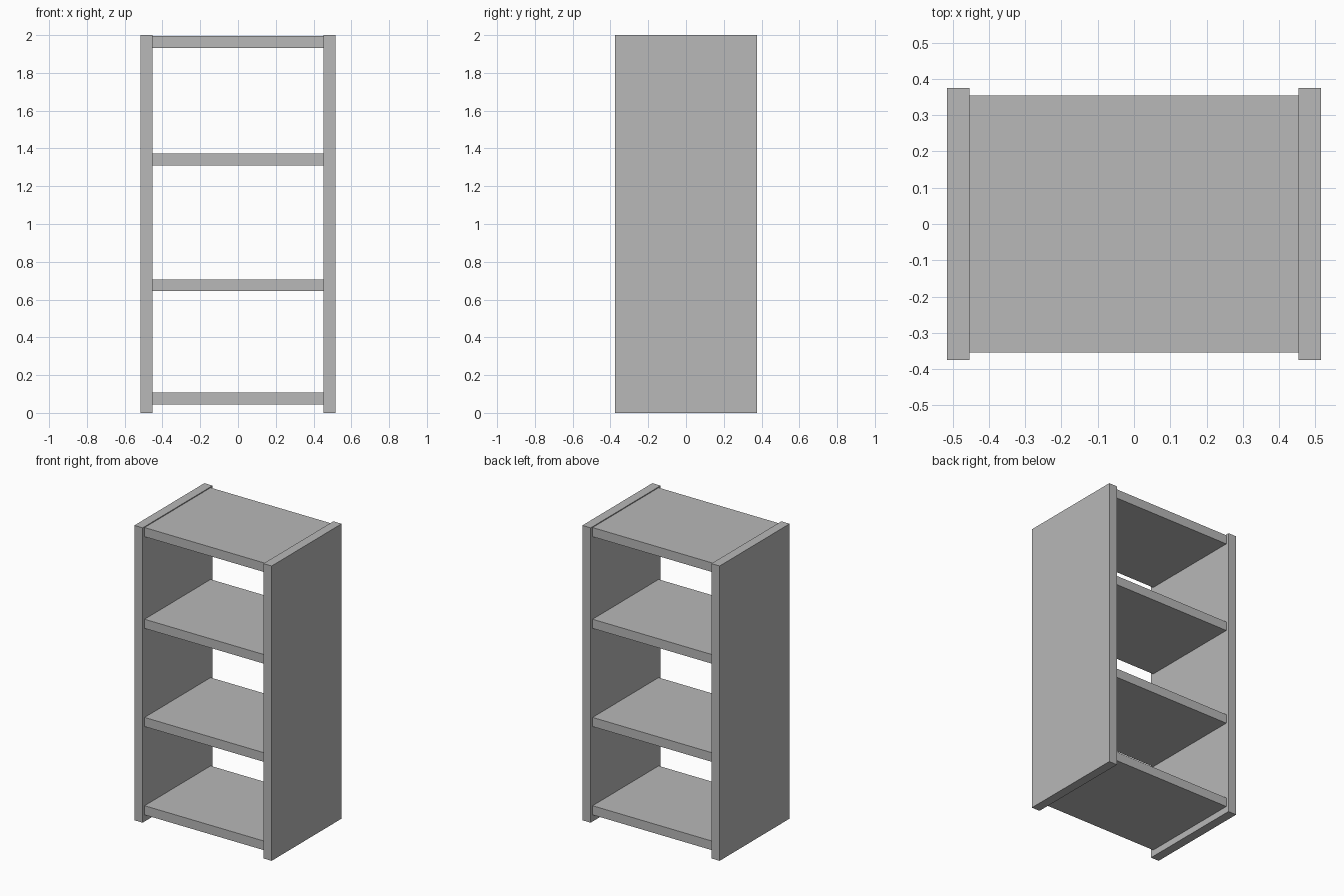
import bpy
from mathutils import Matrix, Vector
import bmesh

cube = bpy.data.objects.get("Cube")
if cube:
    bpy.data.objects.remove(cube, do_unlink=True)

GREY = (0.48, 0.48, 0.48, 1.0)
grey = bpy.data.materials.new("plain grey")
grey.use_nodes = True
grey.diffuse_color = GREY
grey.node_tree.nodes["Principled BSDF"].inputs["Base Color"].default_value = GREY


def board(name, size, centre):
    """Add one flat rectangular board."""
    mesh = bpy.data.meshes.new(name)
    bm = bmesh.new()
    scale = Matrix.Diagonal(Vector(size).to_4d())
    bmesh.ops.create_cube(bm, size=1, matrix=Matrix.Translation(centre) @ scale)
    bm.to_mesh(mesh)
    bm.free()
    mesh.materials.append(grey)
    obj = bpy.data.objects.new(name, mesh)
    bpy.context.collection.objects.link(obj)
    return obj


HEIGHT, DEPTH, THICK = 2.0, 0.75, 0.062
HALF_WIDTH = 0.515
INNER = HALF_WIDTH - THICK

# Upright side panels
for name, side in (("left_panel", 1), ("right_panel", -1)):
    board(name, (THICK, DEPTH, HEIGHT),
          (side * (HALF_WIDTH - THICK / 2), 0, HEIGHT / 2))

# Shelves, set in slightly from the panel edges
tops = {"bottom_shelf": 0.107, "lower_shelf": 0.706,
        "upper_shelf": 1.372, "top_shelf": 1.994}
for name, top in tops.items():
    board(name, (2 * INNER, 0.708, THICK), (0, 0, top - THICK / 2))
